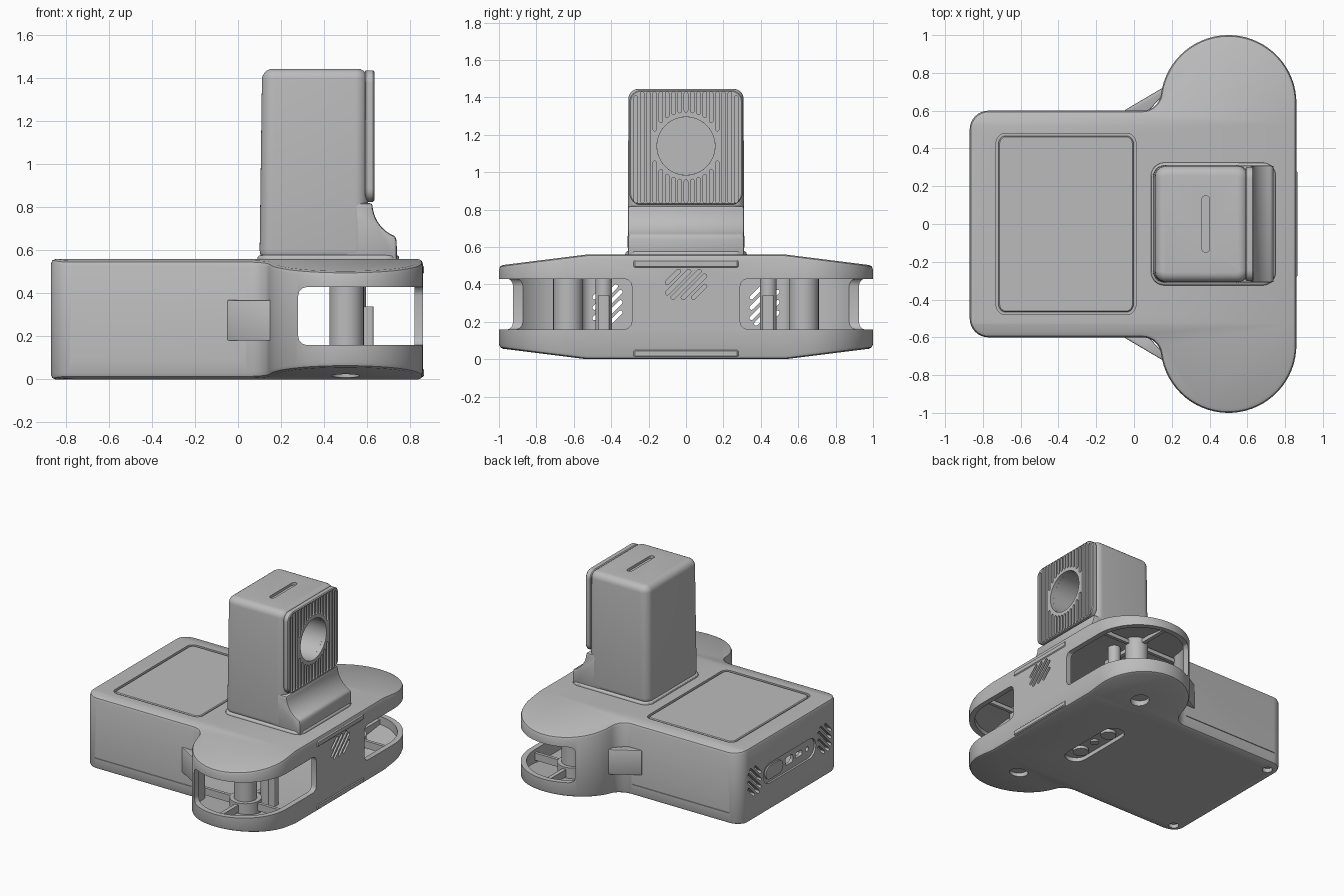
import bpy, bmesh
from math import sin, cos, pi, radians, atan2, sqrt

if "Cube" in bpy.data.objects:
    bpy.data.objects.remove(bpy.data.objects["Cube"])

grey = bpy.data.materials.new("plain_grey")
grey.use_nodes = True
grey.diffuse_color = (0.5, 0.5, 0.5, 1)
grey.node_tree.nodes["Principled BSDF"].inputs["Base Color"].default_value = grey.diffuse_color


# ---- 2D profiles ----
def arc(cx, cy, r, a0, a1, n=8):
    angles = [radians(a0 + (a1 - a0) * i / n) for i in range(n + 1)]
    return [(cx + r * cos(a), cy + r * sin(a)) for a in angles]


def circle(cx, cy, r, n=32):
    return arc(cx, cy, r, 0, 360, n)[:-1]


def round_rect(a0, a1, b0, b1, r):
    return (arc(a1 - r, b1 - r, r, 0, 90) + arc(a0 + r, b1 - r, r, 90, 180)
            + arc(a0 + r, b0 + r, r, 180, 270) + arc(a1 - r, b0 + r, r, 270, 360))


def capsule(p, q, r):
    d = atan2(q[1] - p[1], q[0] - p[0]) * 180 / pi
    return arc(*q, r, d - 90, d + 90) + arc(*p, r, d + 90, d + 270)


def outline(d):
    """T-shaped footprint shrunk by d."""
    cx = 0.5 - sqrt(0.46 ** 2 - 0.06 ** 2)
    a = 7.5
    half = arc(0.5, 0.64, 0.36 - d, 0, 180 - a, 32)
    half += arc(cx, 0.7, 0.1 + d, -a, -90)[1:]
    half += arc(-0.77, 0.5, 0.1 - d, 90, 180)
    return half + [(x, -y) for x, y in reversed(half)]


# ---- solids ----
def prism(bm, pts, lo, hi, axis="z"):
    place = {"x": lambda a, b, t: (t, a, b), "y": lambda a, b, t: (a, t, b),
             "z": lambda a, b, t: (a, b, t)}[axis]
    rings = [[bm.verts.new(place(a, b, t)) for a, b in pts] for t in (lo, hi)]
    faces = [bm.faces.new(rings[0]), bm.faces.new(rings[1])]
    for i in range(len(pts)):
        j = (i + 1) % len(pts)
        faces.append(bm.faces.new((rings[0][i], rings[0][j], rings[1][j], rings[1][i])))
    bmesh.ops.recalc_face_normals(bm, faces=faces)


def to_object(name, bm):
    mesh = bpy.data.meshes.new(name)
    bm.to_mesh(mesh)
    bm.free()
    mesh.materials.append(grey)
    ob = bpy.data.objects.new(name, mesh)
    bpy.context.collection.objects.link(ob)
    return ob


def solid(name, *prisms):
    bm = bmesh.new()
    for p in prisms:
        prism(bm, *p)
    return to_object(name, bm)


def apply(ob):
    dg = bpy.context.evaluated_depsgraph_get()
    mesh = bpy.data.meshes.new_from_object(ob.evaluated_get(dg))
    ob.modifiers.clear()
    ob.data = mesh


def bevel(ob, width, segments=3, angle=50):
    m = ob.modifiers.new("bevel", "BEVEL")
    m.width, m.segments, m.angle_limit = width, segments, radians(angle)
    m.limit_method = "ANGLE"
    apply(ob)
    return ob


def cut(ob, cutter):
    m = ob.modifiers.new("cut", "BOOLEAN")
    m.operation, m.solver, m.object = "DIFFERENCE", "EXACT", cutter
    apply(ob)
    bpy.data.objects.remove(cutter)


def slab(name, d, dz):
    """Footprint block whose top and bottom slope toward the lobe tips."""
    bm = bmesh.new()
    bm.faces.new([bm.verts.new((x, y, 0)) for x, y in outline(d)])
    for y in (-0.53, 0.53):
        bmesh.ops.bisect_plane(bm, geom=bm.verts[:] + bm.edges[:] + bm.faces[:],
                               plane_co=(0, y, 0), plane_no=(0, 1, 0))
    out = bmesh.ops.extrude_face_region(bm, geom=bm.faces[:])
    top = {g for g in out["geom"] if isinstance(g, bmesh.types.BMVert)}
    for v in bm.verts:
        slope = max(0, abs(v.co.y) - 0.53) * 0.125
        v.co.z = 0.56 - dz - slope if v in top else dz + slope
    bmesh.ops.recalc_face_normals(bm, faces=bm.faces[:])
    return to_object(name, bm)


def vents(cy, cz, w, h, x0, x1):
    """Diagonal slots clipped to a rectangle."""
    step, out = 0.055, []
    for i in range(-5, 6):
        c = i * step
        y0, y1 = max(-w, -h - c), min(w, h - c)
        if y1 - y0 > 0.02:
            out.append((capsule((cy + y0, cz + y0 + c), (cy + y1, cz + y1 + c), 0.011), x0, x1, "x"))
    return out


# ---- hollow body ----
body = bevel(slab("body_shell", 0, 0), 0.025, 2)
cut(body, slab("cavity", 0.04, 0.045))
for s in (-1, 1):
    y0, y1 = sorted((0.29 * s, 1.2 * s))
    cut(body, bevel(solid("opening", (round_rect(0.28, 1.2, y0, y1, 0.05), 0.16, 0.43)), 0.04))
cut(body, solid("vent_slots", *vents(0, 0.4, 0.1, 0.07, 0.8, 0.9),
                *vents(0.42, 0.29, 0.07, 0.1, -0.9, -0.8), *vents(-0.42, 0.29, 0.07, 0.1, -0.9, -0.8)))
cut(body, solid("panel_recess", (round_rect(-0.73, 0.01, -0.48, 0.48, 0.05), 0.54, 0.6),
                (capsule((-0.24, 0.28), (0.24, 0.28), 0.075), -0.9, -0.855, "x")))
cut(body, solid("ports", (round_rect(-0.06, 0.03, 0.25, 0.31, 0.02), -0.9, -0.8, "x"),
                (round_rect(-0.17, -0.09, 0.26, 0.3, 0.015), -0.9, -0.8, "x"),
                (circle(-0.23, 0.28, 0.018), -0.9, -0.8, "x")))
pockets = [(capsule((0.36, -0.2), (0.36, 0.2), 0.08), -0.1, 0.03)]
for s in (-1, 1):
    pockets += [(circle(0.5, 0.66 * s, 0.065), -0.1, 0.045 + 0.01),
                (circle(-0.79, 0.51 * s, 0.035), -0.1, 0.03)]
    for x0, x1, z in ((-0.78, 0.03, 0.09),):
        y0, y1 = sorted((0.594 * s, 0.62 * s))
        pockets.append(([(x0, y0), (x1, y0), (x1, y1), (x0, y1)], z, z + 0.006))
cut(body, solid("underside_pockets", *pockets))

bevel(solid("top_panel", (round_rect(-0.717, -0.003, -0.467, 0.467, 0.04), 0.53, 0.559)), 0.006, 1)
solid("rear_button", (capsule((0.12, 0.28), (0.23, 0.28), 0.05), -0.866, -0.84, "x"))
mount = [(circle(0.36, y, 0.055), 0.008, 0.04) for y in (-0.15, 0.15)]
solid("underside_mounts", *mount, (circle(0.36, 0, 0.03), 0.015, 0.04))
# raised front pad
bevel(solid("front_pad_upper", (round_rect(-0.28, 0.28, 0.49, 0.53, 0.01), 0.84, 0.866, "x")), 0.006, 1)
bevel(solid("front_pad_lower", (round_rect(-0.28, 0.28, 0.012, 0.05, 0.01), 0.84, 0.866, "x")), 0.006, 1)

# ---- lobe interiors and side gussets ----
for s, side in ((-1, "right"), (1, "left")):
    y = 0.63 * s
    solid(side + "_pillar", (circle(0.505, y, 0.08), 0.05, 0.5))
    solid(side + "_collar", (circle(0.505, y, 0.11), 0.05, 0.15))
    solid(side + "_post", (circle(0.55, 0.44 * s, 0.045), 0.04, 0.52))
    solid(side + "_bracket", (round_rect(0.54, 0.63, 0.44 * s - 0.03, 0.44 * s + 0.03, 0.01), 0.04, 0.34))
    y0, y1 = sorted((0.3 * s, 0.97 * s))
    ribs = []
    for z0, z1 in ((0.08, 0.135), (0.455, 0.485)):
        ribs += [([(0.49, y0), (0.52, y0), (0.52, y1), (0.49, y1)], z0, z1)]
        ribs += [([(a, y - 0.012), (b, y - 0.012), (b, y + 0.012), (a, y + 0.012)], z0, z1)
                 for a, b in ((0.16, 0.488), (0.522, 0.84))]
    solid(side + "_ribs", *ribs)
    gusset = [(-0.05, 0.602 * s), (0.15, 0.72 * s), (0.17, 0.7 * s), (0.06, 0.58 * s), (-0.05, 0.58 * s)]
    bevel(solid(side + "_gusset", (gusset, 0.18, 0.37)), 0.006, 2)

# ---- tower ----
bm = bmesh.new()
prism(bm, round_rect(0.1, 0.605, -0.312, 0.312, 0.06), 0.55, 1.445)
for v in bm.verts:
    if v.co.z > 1:
        v.co.y *= 0.985
        if v.co.x < 0.3:
            v.co.x += 0.012
tower = bevel(to_object("tower", bm), 0.05, 5, 60)
cut(tower, solid("tower_cuts", (circle(0, 1.14, 0.155), 0.35, 0.7, "x"),
                 (capsule((0.38, -0.13), (0.38, 0.13), 0.02), 1.425, 1.5)))
collar = solid("tower_collar", (round_rect(0.09, 0.75, -0.325, 0.325, 0.07), 0.54, 0.578))
bevel(collar, 0.015, 3)
scoop = [(0.5, 0.55), (0.74, 0.55), (0.738, 0.64)] + arc(0.79, 0.82, 0.165, 250, 180) + [(0.5, 0.82)]
bevel(solid("tower_scoop", (scoop, -0.31, 0.31, "y")), 0.012, 2)

# ---- slotted grille with round opening ----
grille = bevel(solid("grille", (round_rect(-0.302, 0.302, 0.826, 1.438, 0.06), 0.59, 0.634, "x")), 0.006, 1)
slots = [(circle(0, 1.14, 0.155, 48), 0.5, 0.7, "x")]
for i in range(-8, 9):
    y = i * 0.0335
    spans = [(0.845, 1.42 - 0.02 * (abs(i) == 8))]
    if abs(y) < 0.19:
        h = sqrt(0.19 ** 2 - y * y)
        spans = [(0.845, 1.14 - h), (1.14 + h, 1.42)]
    slots += [(capsule((y, a), (y, b), 0.0095), 0.606, 0.7, "x") for a, b in spans]
cut(grille, solid("grille_slots", *slots))

# ---- smooth shading with sharp edges ----
bpy.ops.object.select_all(action="DESELECT")
for ob in bpy.context.scene.objects:
    if ob.type == "MESH":
        ob.select_set(True)
        bpy.context.view_layer.objects.active = ob
bpy.ops.object.shade_smooth_by_angle(angle=radians(30))
